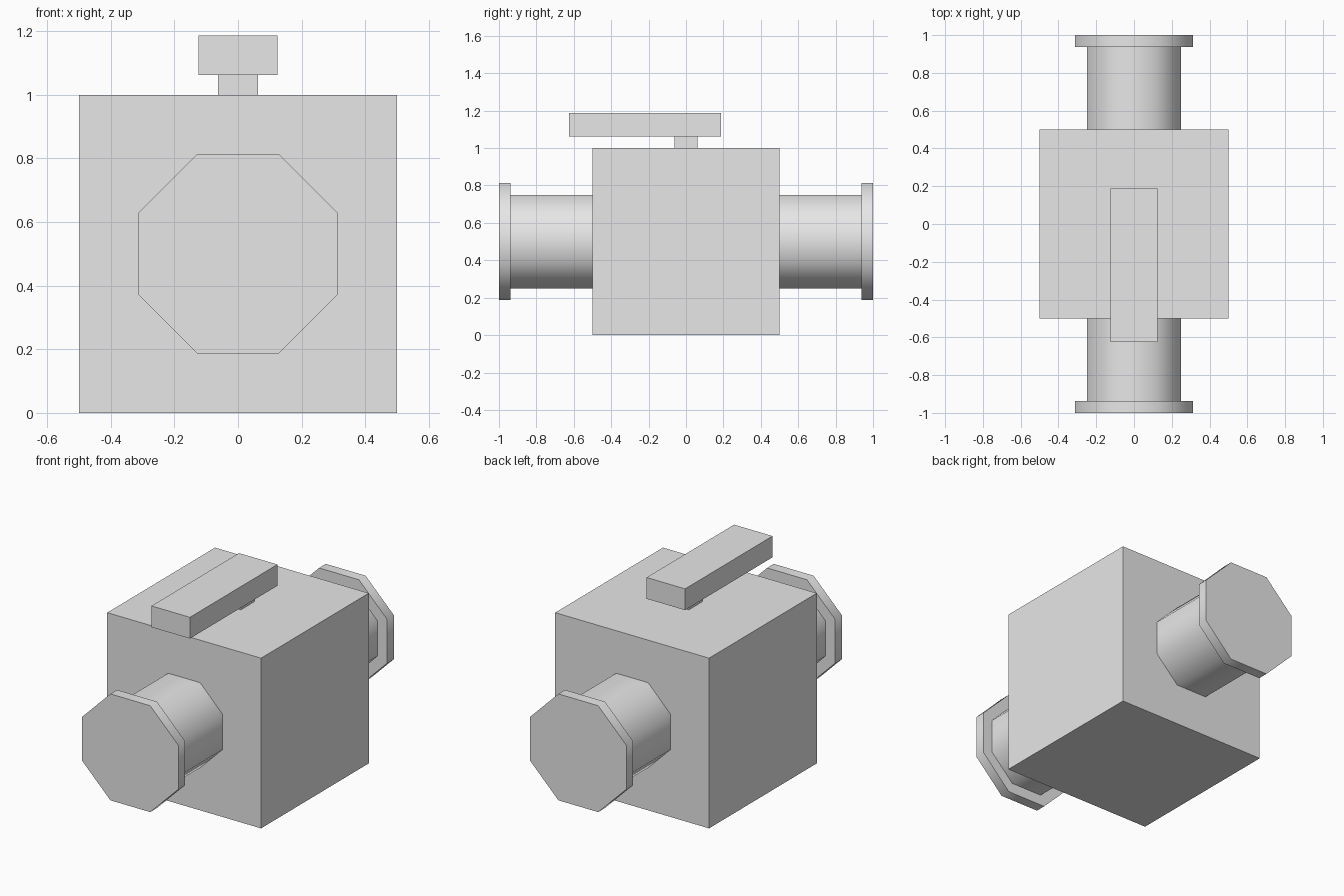
import bpy
import math

cube = bpy.data.objects.get("Cube")
if cube:
    bpy.data.objects.remove(cube, do_unlink=True)

GREY = (0.8, 0.8, 0.8, 1.0)
grey = bpy.data.materials.new("light_grey")
grey.use_nodes = True
grey.diffuse_color = GREY
grey.node_tree.nodes["Principled BSDF"].inputs["Base Color"].default_value = GREY


def box(name, size, centre):
    bpy.ops.mesh.primitive_cube_add(size=1, location=centre)
    obj = bpy.context.object
    obj.name = name
    obj.scale = size
    bpy.ops.object.transform_apply(location=False, rotation=False, scale=True)
    obj.data.materials.append(grey)


def octagon(name, half_width, y_start, y_end):
    """Eight-sided prism along y, with flat sides facing up, down, left and right."""
    bpy.ops.mesh.primitive_cylinder_add(
        vertices=8, radius=half_width / math.cos(math.pi / 8),
        depth=abs(y_end - y_start), location=(0, (y_start + y_end) / 2, 0.5))
    obj = bpy.context.object
    obj.name = name
    # Turn half a side first, then lay the prism along y
    obj.rotation_euler = (math.pi / 2, math.pi / 8, 0)
    bpy.ops.object.transform_apply(location=False, rotation=True, scale=False)
    obj.data.materials.append(grey)
    bpy.ops.object.shade_smooth_by_angle(angle=math.radians(60))


# Valve body
box("body", (1, 1, 1), (0, 0, 0.5))

# Pipe stubs and end flanges
for side, sign in (("front", -1), ("back", 1)):
    octagon(side + "_pipe", 0.25, sign * 0.5, sign * 0.9375)
    octagon(side + "_flange", 0.3125, sign * 0.9375, sign)

# Stem and lever handle
box("stem", (0.125, 0.125, 0.0625), (0, 0, 1.03125))
box("handle", (0.25, 0.8125, 0.125), (0, -0.21875, 1.125))
